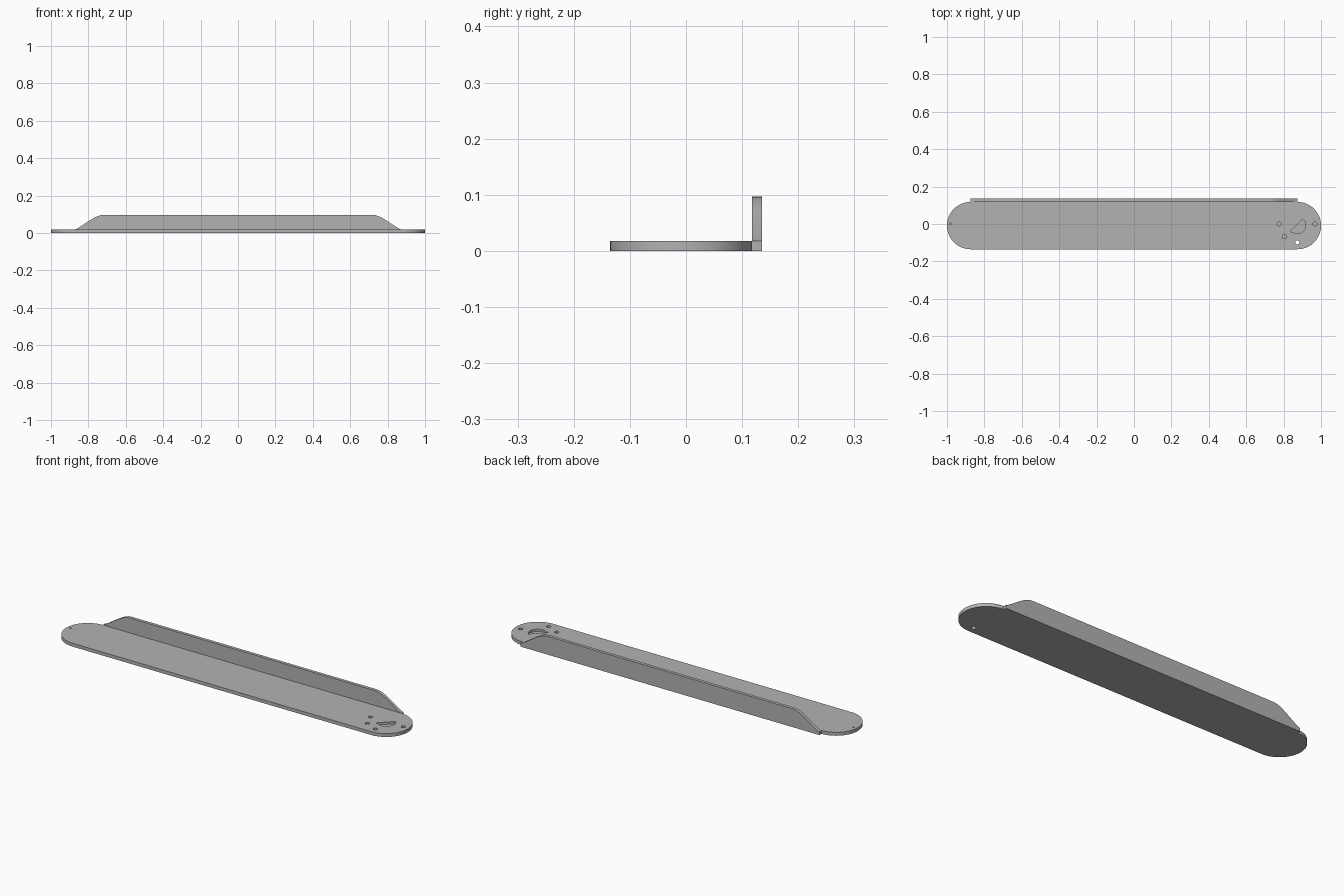
import bpy, bmesh, math

if "Cube" in bpy.data.objects:
    bpy.data.objects.remove(bpy.data.objects["Cube"])

T = 0.018            # plate thickness
CX, CY, R = 0.8735, -0.0085, 0.1265   # end-cap centre and radius

grey = bpy.data.materials.new("plain grey")
grey.diffuse_color = (0.45, 0.45, 0.45, 1)
grey.use_nodes = True
grey.node_tree.nodes["Principled BSDF"].inputs["Base Color"].default_value = grey.diffuse_color


def arc(cx, cy, r, a0, a1, n):
    return [(cx + r * math.cos(math.radians(a0 + (a1 - a0) * i / n)),
             cy + r * math.sin(math.radians(a0 + (a1 - a0) * i / n))) for i in range(n + 1)]


def prism(name, points, offset):
    """Extrude a closed outline of 3D points by an offset vector."""
    bm = bmesh.new()
    face = bm.faces.new([bm.verts.new(p) for p in points])
    ext = bmesh.ops.extrude_face_region(bm, geom=[face])
    bmesh.ops.translate(bm, vec=offset,
                        verts=[g for g in ext["geom"] if isinstance(g, bmesh.types.BMVert)])
    bmesh.ops.recalc_face_normals(bm, faces=bm.faces)
    mesh = bpy.data.meshes.new(name)
    bm.to_mesh(mesh)
    bm.free()
    ob = bpy.data.objects.new(name, mesh)
    bpy.context.collection.objects.link(ob)
    mesh.materials.append(grey)
    return ob


def smooth(ob):
    bpy.ops.object.select_all(action='DESELECT')
    ob.select_set(True)
    bpy.context.view_layer.objects.active = ob
    bpy.ops.object.shade_smooth_by_angle(angle=math.radians(30))


# Long base plate with rounded ends
outline = arc(CX, CY, R, -90, 90, 40) + arc(-CX, CY, R, 90, 270, 40)
plate = prism("base_plate", [(x, y, 0) for x, y in outline], (0, 0, T))


def cut(name, points, bottom):
    cutter = prism(name, [(x, y, bottom) for x, y in points], (0, 0, 0.05))
    cutter.hide_render = True
    cutter.hide_set(True)
    mod = plate.modifiers.new(name, 'BOOLEAN')
    mod.operation = 'DIFFERENCE'
    mod.solver = 'EXACT'
    mod.object = cutter


# Holes: x, y, radius, floor height (below zero goes right through)
for i, (x, y, r, floor) in enumerate([(0.775, 0, 0.011, 0.006), (0.805, -0.068, 0.011, 0.006),
                                      (0.968, 0, 0.011, 0.006), (-0.98, 0, 0.005, 0.006),
                                      (0.873, -0.098, 0.011, -0.01)]):
    cut(f"hole_cutter_{i}", arc(x, y, r, 0, 360 - 22.5, 15), floor)

# Half-round pocket with blunted corners
cut("pocket_cutter", arc(0.873, -0.006, 0.045, -127, 37, 20)
    + [(0.903, 0.027), (0.84, -0.036), (0.838, -0.043)], 0.006)
smooth(plate)

# Upright flange along the back edge, tapered at both ends
half = [(0.875, 0), (0.875, T), (0.862, 0.022), (0.79, 0.069), (0.768, 0.082),
        (0.75, 0.090), (0.735, 0.095), (0.715, 0.097)]
profile = half + [(-x, z) for x, z in reversed(half)]
flange = prism("back_flange", [(x, 0.118, z) for x, z in profile], (0, 0.017, 0))
smooth(flange)
